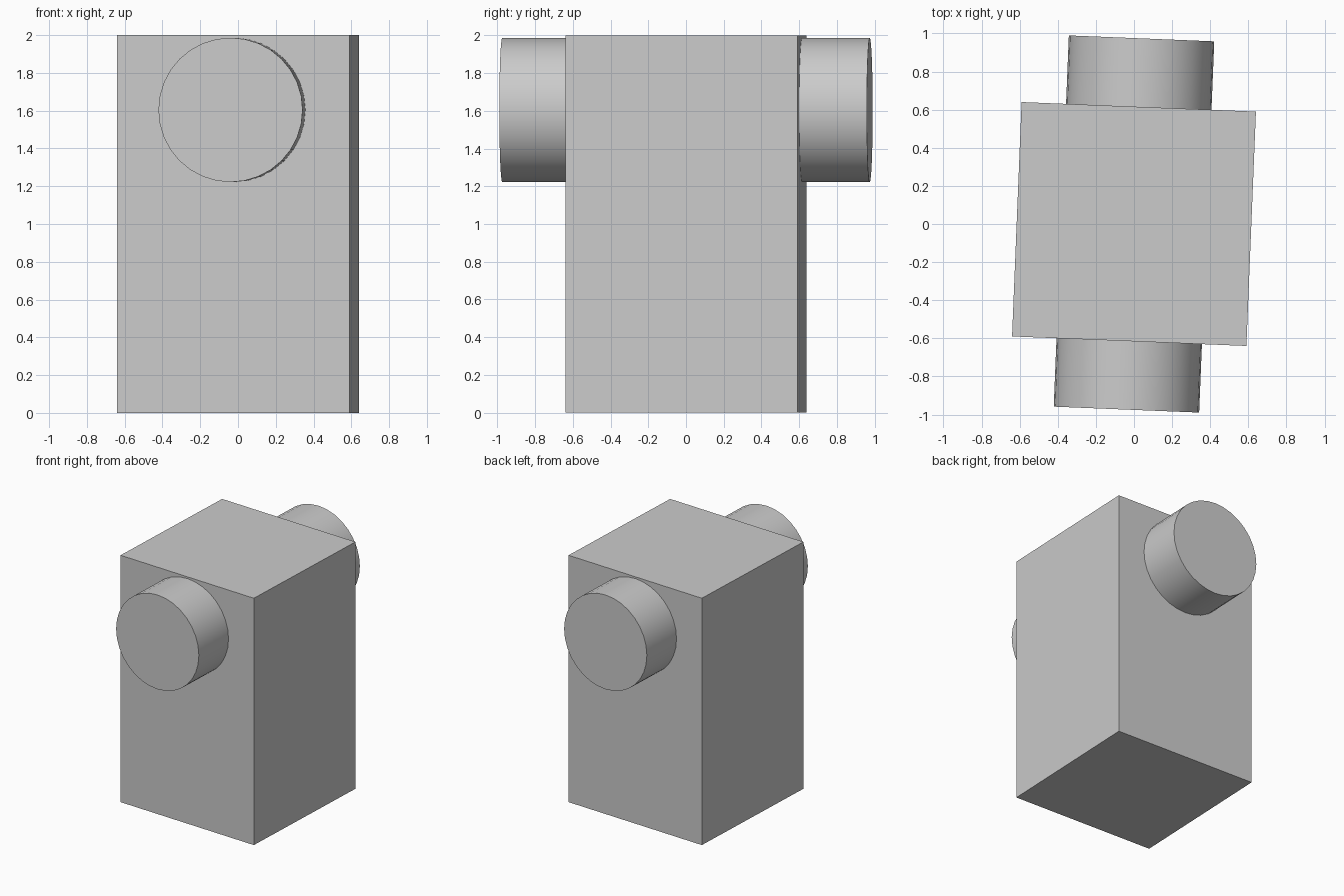
import bpy
from math import radians

cube = bpy.data.objects.get("Cube")
if cube:
    bpy.data.objects.remove(cube, do_unlink=True)

TURN = radians(-2.33)  # slight turn of the whole model about z

grey = bpy.data.materials.new("light grey")
grey.use_nodes = True
colour = (0.6, 0.6, 0.6, 1)
grey.diffuse_color = colour
grey.node_tree.nodes["Principled BSDF"].inputs["Base Color"].default_value = colour

# Tall square block
bpy.ops.mesh.primitive_cube_add(size=1, location=(0, 0, 1), rotation=(0, 0, TURN))
body = bpy.context.object
body.name = "body_block"
body.scale = (1.231, 1.231, 2)
body.data.materials.append(grey)

# Round bar running front to back through the upper block
bpy.ops.mesh.primitive_cylinder_add(vertices=32, radius=0.382, depth=1.95,
                                    location=(0, 0, 1.604),
                                    rotation=(radians(90), 0, TURN))
bar = bpy.context.object
bar.name = "cross_bar"
bar.data.materials.append(grey)
bpy.ops.object.shade_smooth_by_angle(angle=radians(30))
